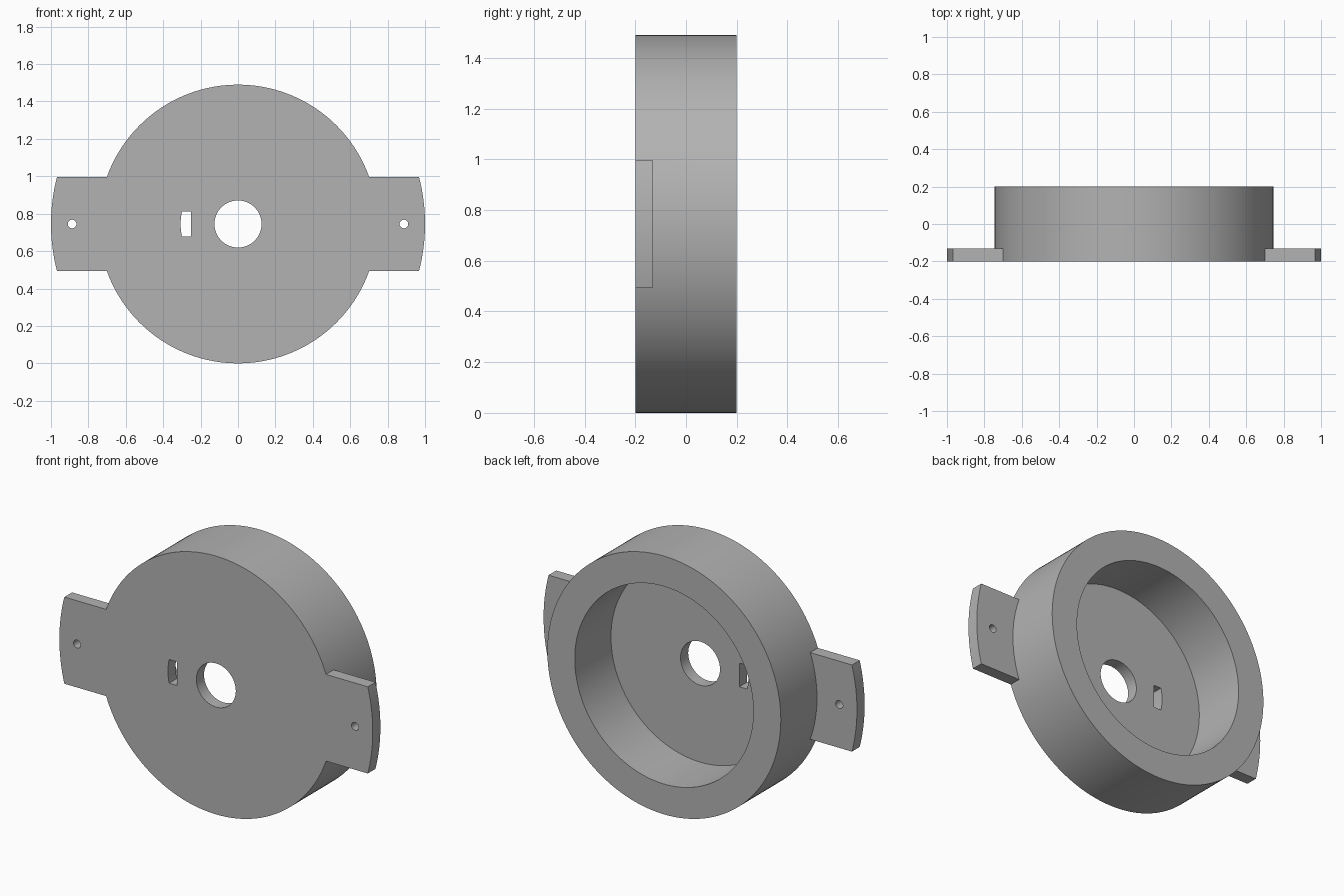
import bpy
import bmesh
from math import asin, cos, sin, pi, radians

cube = bpy.data.objects.get("Cube")
if cube:
    bpy.data.objects.remove(cube, do_unlink=True)

# Main dimensions
R = 0.745              # drum radius, also the height of its axis
FRONT, BACK = -0.2, 0.2
FLOOR = -0.13          # back of the front plate and ears
THROUGH = (FRONT - 0.1, BACK + 0.1)

gray = bpy.data.materials.new("gray")
gray.use_nodes = True
color = (0.45, 0.45, 0.45, 1)
gray.diffuse_color = color
gray.node_tree.nodes["Principled BSDF"].inputs["Base Color"].default_value = color


def arc(radius, start, end, count, cx=0):
    """Points along an arc in the front plane, around the drum axis."""
    step = (end - start) / count
    return [(cx + radius * cos(start + i * step), radius * sin(start + i * step))
            for i in range(count + 1)]


def circle(radius, count, cx=0):
    return arc(radius, 0, 2 * pi, count, cx)[:-1]


def prism(name, outline, y0, y1):
    """Extrude a front outline from y0 to y1."""
    bm = bmesh.new()
    face = bm.faces.new([bm.verts.new((x, y0, z + R)) for x, z in outline])
    new = bmesh.ops.extrude_face_region(bm, geom=[face])["geom"]
    for v in new:
        if isinstance(v, bmesh.types.BMVert):
            v.co.y = y1
    bmesh.ops.recalc_face_normals(bm, faces=bm.faces)
    mesh = bpy.data.meshes.new(name)
    bm.to_mesh(mesh)
    bm.free()
    mesh.materials.append(gray)
    obj = bpy.data.objects.new(name, mesh)
    bpy.context.collection.objects.link(obj)
    return obj


def combine(target, other, operation):
    """Apply a boolean and remove the helper."""
    mod = target.modifiers.new(other.name, "BOOLEAN")
    mod.operation, mod.object, mod.solver = operation, other, "EXACT"
    bpy.context.view_layer.objects.active = target
    bpy.ops.object.modifier_apply(modifier=mod.name)
    bpy.data.objects.remove(other, do_unlink=True)


# Drum with a band across it that forms both mounting ears
housing = prism("housing", circle(R, 160), FRONT, BACK)
a = asin(0.25)
band = arc(1, -a, a, 16) + arc(1, pi - a, pi + a, 16)
combine(housing, prism("ears", band, FRONT, FLOOR), "UNION")

# Round pocket open at the back
combine(housing, prism("pocket", circle(0.57, 128), FLOOR, THROUGH[1]), "DIFFERENCE")

# Shaft hole, curved-sided slot and ear screw holes
b = asin(0.068 / 0.307)
slot = arc(0.307, pi - b, pi + b, 10) + [(-0.25, -0.068), (-0.25, 0.068)]
holes = {
    "shaft_hole": circle(0.126, 64),
    "slot": slot,
    "left_screw_hole": circle(0.023, 24, 0.887),
    "right_screw_hole": circle(0.023, 24, -0.887),
}
for name, outline in holes.items():
    combine(housing, prism(name, outline, *THROUGH), "DIFFERENCE")

# Smooth round walls, keep the rims sharp
bpy.ops.object.select_all(action="DESELECT")
housing.select_set(True)
bpy.context.view_layer.objects.active = housing
bpy.ops.object.shade_smooth_by_angle(angle=radians(30))
